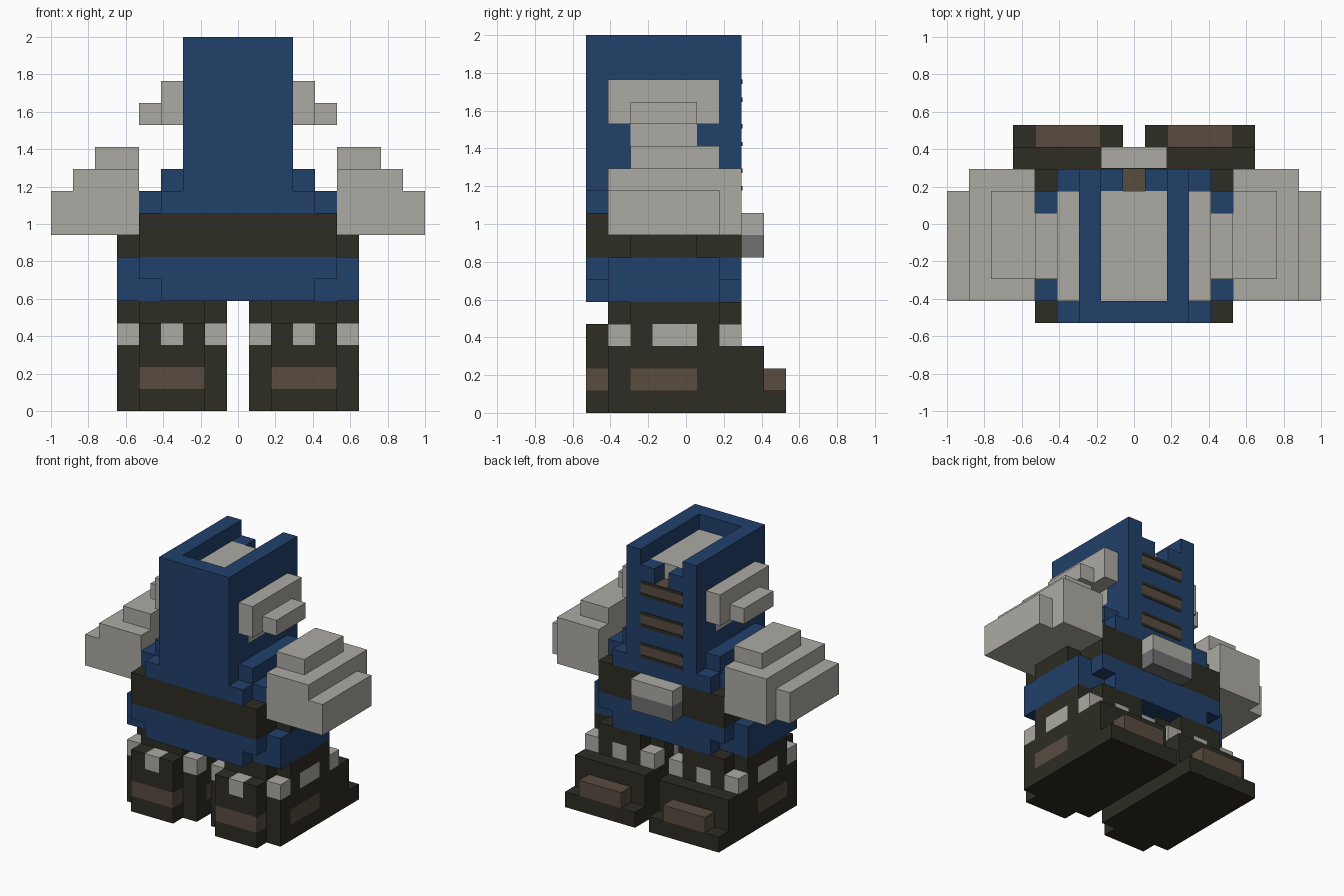
import bpy, bmesh, math
from mathutils import Vector

if "Cube" in bpy.data.objects:
    bpy.data.objects.remove(bpy.data.objects["Cube"])

U = 2 / 17  # block size

COLOURS = {
    "blue": (0.0152, 0.052, 0.147),
    "light_grey": (0.413, 0.402, 0.371),
    "mid_grey": (0.16, 0.16, 0.16),
    "dark_olive": (0.026, 0.025, 0.017),
    "brown": (0.098, 0.072, 0.051),
}
NAMES = list(COLOURS)
MATS = []
for n, c in COLOURS.items():
    m = bpy.data.materials.new(n)
    m.diffuse_color = (*c, 1)
    m.use_nodes = True
    m.node_tree.nodes["Principled BSDF"].inputs["Base Color"].default_value = m.diffuse_color
    MATS.append(m)

grid = {}  # block position -> (part name, colour)


def fill(part, colour, xs, ys, zs):
    """Fill an inclusive range of blocks; later fills repaint earlier ones."""
    for x in range(xs[0], xs[1] + 1):
        for y in range(ys[0], ys[1] + 1):
            for z in range(zs[0], zs[1] + 1):
                grid[x, y, z] = (part, colour)


def fill_pair(part, colour, xs, ys, zs):
    """Fill on the +x side and mirrored on the -x side."""
    fill("right_" + part, colour, xs, ys, zs)
    fill("left_" + part, colour, (-xs[1], -xs[0]), ys, zs)


# Waist and belt
for z, half in ((5, 3), (6, 4)):
    fill("waist", "blue", (-half, half), (-4, 2), (z, z))
    fill("waist", "blue", (-5, 5), (-3, 1), (z, z))
fill("belt", "dark_olive", (-4, 4), (-4, 2), (7, 8))
fill("belt", "dark_olive", (-5, 5), (-2, 0), (7, 7))
fill("buckle", "mid_grey", (-1, 1), (3, 3), (7, 7))
fill("buckle", "light_grey", (-1, 1), (3, 3), (8, 8))

# Shoulder steps
fill("shoulders", "blue", (-4, 4), (-3, 1), (9, 9))
fill("shoulders", "blue", (-3, 3), (-4, 2), (9, 9))
fill("shoulders", "blue", (-3, 3), (-3, 1), (10, 10))

# Tall column: side and rear walls, lower panel, inner top
fill("column", "blue", (-2, 2), (-4, 2), (9, 15))
fill("column", "blue", (-2, 2), (-4, -4), (16, 16))
for x in (-2, 2):
    fill("column", "blue", (x, x), (-4, 2), (16, 16))
fill("column", "light_grey", (-1, 1), (-3, 1), (15, 15))
del grid[0, 2, 15]  # notch in the panel
for z in (10, 12, 14):  # vent bands
    fill("column", "brown", (-1, 1), (2, 2), (z, z))
for x in (-2, 2):  # patch under each side block
    fill("column", "light_grey", (x, x), (-2, 0), (12, 12))

# Side blocks on the column
fill_pair("side_block", "light_grey", (3, 3), (-3, 1), (13, 14))
fill_pair("side_block", "light_grey", (4, 4), (-2, 0), (13, 13))

# Stepped arms
fill_pair("arm", "light_grey", (5, 7), (-3, 2), (8, 10))
fill_pair("arm", "light_grey", (8, 8), (-3, 1), (8, 9))
fill_pair("arm", "light_grey", (5, 6), (-2, 1), (11, 11))

# Legs and feet
fill_pair("leg", "dark_olive", (1, 5), (-3, 2), (0, 3))
fill_pair("leg", "dark_olive", (2, 4), (-4, -4), (0, 3))
fill_pair("leg", "dark_olive", (2, 4), (-3, 2), (4, 4))
fill_pair("leg", "dark_olive", (1, 5), (-2, 1), (4, 4))
fill_pair("leg", "dark_olive", (1, 5), (3, 3), (0, 2))
fill_pair("foot", "dark_olive", (1, 5), (4, 4), (0, 0))
fill_pair("foot", "brown", (2, 4), (4, 4), (1, 1))
# Painted leg patches
fill_pair("leg", "brown", (2, 4), (-4, -4), (1, 1))
fill_pair("leg", "light_grey", (3, 3), (-4, -4), (3, 3))
fill_pair("leg", "light_grey", (3, 3), (2, 2), (3, 3))
for x in (1, 5):
    fill_pair("leg", "brown", (x, x), (-2, 0), (1, 1))
    for ys in ((-3, -3), (-1, 0), (2, 2)):
        fill_pair("leg", "light_grey", (x, x), ys, (3, 3))


def build(part):
    """Make the exposed skin of one part and merge its flat faces."""
    bm = bmesh.new()
    for pos, (name, colour) in grid.items():
        if name != part:
            continue
        centre = Vector(pos) + Vector((0, 0, 0.5))
        for axis in range(3):
            for sign in (-1, 1):
                n = Vector((0, 0, 0))
                n[axis] = sign
                if tuple(int(a + b) for a, b in zip(pos, n)) in grid:
                    continue
                a = Vector((0, 0, 0))
                a[(axis + 1) % 3] = 0.5
                b = n.cross(a)
                mid = centre + n * 0.5
                f = bm.faces.new([bm.verts.new((mid + d) * U)
                                  for d in (-a - b, a - b, a + b, b - a)])
                f.material_index = NAMES.index(colour)
    bmesh.ops.remove_doubles(bm, verts=bm.verts, dist=1e-4)
    bmesh.ops.dissolve_limit(bm, angle_limit=math.radians(1), verts=bm.verts,
                             edges=bm.edges, delimit={'MATERIAL'})
    add_object(part, bm)


def add_object(name, bm):
    me = bpy.data.meshes.new(name)
    bm.to_mesh(me)
    bm.free()
    for m in MATS:
        me.materials.append(m)
    ob = bpy.data.objects.new(name, me)
    bpy.context.collection.objects.link(ob)


for part in sorted({p for p, _ in grid.values()}):
    build(part)

# Thin dark edges along the vent bands
bm = bmesh.new()
for z in (10, 12, 14):
    for edge in (0.1, 0.9):
        res = bmesh.ops.create_cube(bm, size=1)
        bmesh.ops.scale(bm, vec=(3 * U, 0.008, 0.2 * U), verts=res["verts"])
        bmesh.ops.translate(bm, vec=(0, 2.5 * U, (z + edge) * U), verts=res["verts"])
for f in bm.faces:
    f.material_index = NAMES.index("dark_olive")
add_object("vent_edges", bm)
